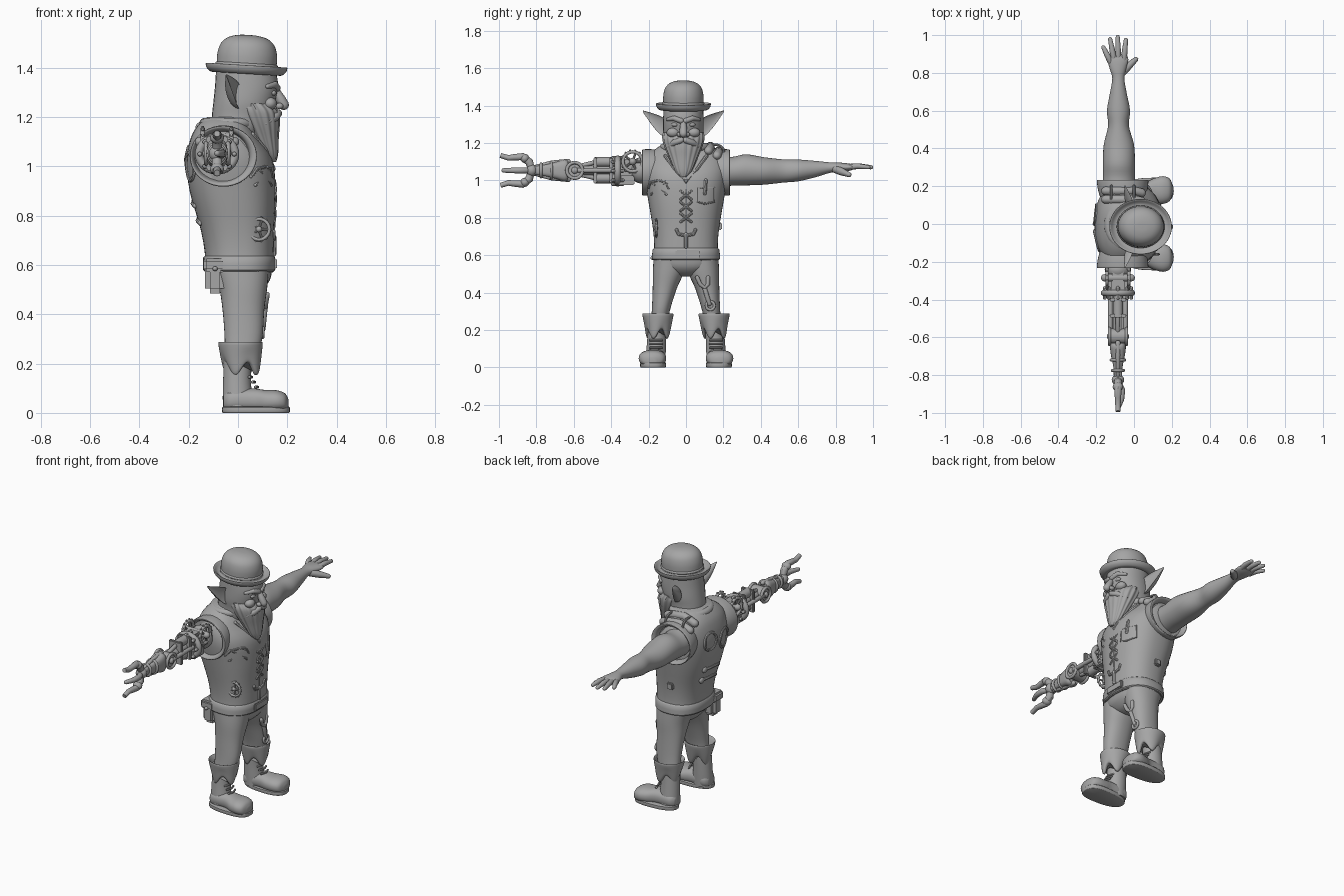
import bpy, bmesh, math
from mathutils import Vector, Matrix

if "Cube" in bpy.data.objects:
    bpy.data.objects.remove(bpy.data.objects["Cube"])

grey = bpy.data.materials.new("plain_grey")
grey.diffuse_color = (0.38, 0.38, 0.38, 1)
grey.use_nodes = True
grey.node_tree.nodes["Principled BSDF"].inputs["Base Color"].default_value = grey.diffuse_color
AX = {'x': (1, 2, 0), 'y': (0, 2, 1), 'z': (0, 1, 2)}


def finish(name, bm):
    bmesh.ops.recalc_face_normals(bm, faces=bm.faces)
    me = bpy.data.meshes.new(name)
    bm.to_mesh(me)
    bm.free()
    me.materials.append(grey)
    ob = bpy.data.objects.new(name, me)
    bpy.context.collection.objects.link(ob)
    return ob


def skin(name, rings, closed=False):
    bm = bmesh.new()
    vs = [[bm.verts.new(c) for c in r] for r in rings]
    n = len(vs[0])
    for i in range(len(vs) if closed else len(vs) - 1):
        a, b = vs[i], vs[(i + 1) % len(vs)]
        for k in range(n):
            bm.faces.new((a[k], a[(k + 1) % n], b[(k + 1) % n], b[k]))
    if not closed:
        bm.faces.new(vs[0])
        bm.faces.new(vs[-1])
    return finish(name, bm)


def loft(name, axis, st, p=2.0, n=32, steps=4, warp=None):
    """Smooth skin through (position, centre a, centre b, radius a, radius b)."""
    dense = []
    for i in range(len(st) - 1):
        p0, p1, p2, p3 = st[max(i - 1, 0)], st[i], st[i + 1], st[min(i + 2, len(st) - 1)]
        for s in range(steps):
            t = s / steps
            dense.append([b + .5 * t * (c - a + t * (2*a - 5*b + 4*c - d + t * (3*(b - c) + d - a)))
                          for a, b, c, d in zip(p0, p1, p2, p3)])
    dense.append(st[-1])
    ia, ib, ip = AX[axis]
    rings = []
    for pos, ca, cb, ra, rb in dense:
        ring = []
        for k in range(n):
            th = 2 * math.pi * k / n
            c, s = math.cos(th), math.sin(th)
            v = Vector((0, 0, 0))
            v[ia] = ca + max(ra, .001) * math.copysign(abs(c) ** (2 / p), c)
            v[ib] = cb + max(rb, .001) * math.copysign(abs(s) ** (2 / p), s)
            v[ip] = pos
            if warp:
                v = warp(v, th, Vector((ca, cb)))
            ring.append(v)
        rings.append(ring)
    return skin(name, rings)


def tube(name, pts, r, closed=False, round_ends=True, n=14):
    """Sweep a circle along points; r is one radius or a list."""
    pts = [Vector(q) for q in pts]
    rad = list(r) if isinstance(r, (list, tuple)) else [r] * len(pts)
    if round_ends and not closed:
        t0, t1 = (pts[0] - pts[1]).normalized(), (pts[-1] - pts[-2]).normalized()
        ends = ((.5, .87), (.87, .5), (1, .05))
        a, b, ra, rb = pts[0], pts[-1], rad[0], rad[-1]
        pts = [a + t0 * ra * o for o, _ in reversed(ends)] + pts + [b + t1 * rb * o for o, _ in ends]
        rad = [ra * f for _, f in reversed(ends)] + rad + [rb * f for _, f in ends]
    m = len(pts)
    tan = []
    for i in range(m):
        a = pts[(i - 1) % m] if closed else pts[max(i - 1, 0)]
        b = pts[(i + 1) % m] if closed else pts[min(i + 1, m - 1)]
        tan.append((b - a).normalized())
    ref = min((Vector(e) for e in ((1, 0, 0), (0, 1, 0), (0, 0, 1))),
              key=lambda e: max(abs(t.dot(e)) for t in tan))
    rings = []
    for q, t, rr in zip(pts, tan, rad):
        u = t.cross(ref).normalized()
        w = t.cross(u)
        rings.append([q + rr * (math.cos(2*math.pi*k/n) * u + math.sin(2*math.pi*k/n) * w) for k in range(n)])
    return skin(name, rings, closed)


def circle(c, axis, ra, rb=None, n=32, a0=0, a1=2 * math.pi):
    ia, ib, _ = AX[axis]
    out = []
    for k in range(n):
        v = Vector(c)
        th = a0 + (a1 - a0) * k / n
        v[ia] += ra * math.cos(th)
        v[ib] += (rb or ra) * math.sin(th)
        out.append(v)
    return out


def ball(name, c, s):
    bm = bmesh.new()
    bmesh.ops.create_uvsphere(bm, u_segments=20, v_segments=12, radius=1,
                              matrix=Matrix.Translation(c) @ Matrix.Diagonal((*s, 1)))
    return finish(name, bm)


def box(name, c, s, bev=.006):
    bm = bmesh.new()
    bmesh.ops.create_cube(bm, size=1, matrix=Matrix.Translation(c) @ Matrix.Diagonal((*s, 1)))
    bmesh.ops.bevel(bm, geom=bm.edges[:], offset=bev, segments=2, affect='EDGES')
    return finish(name, bm)


def gear(name, c, axis, r, w):
    tube(name + "_rim", circle(c, axis, r), w, closed=True)
    for a, b in zip(circle(c, axis, r, n=14), circle(c, axis, r + w * 1.5, n=14)):
        tube(name + "_tooth", [a, b], w * .6, round_ends=False, n=8)
    for a in circle(c, axis, r, n=5):
        tube(name + "_spoke", [c, a], w * .7, n=8)
    ball(name + "_hub", c, (r * .3,) * 3)


# vest body
TP = 2.4
torso = [(.57, .005, 0, .138, .175), (.65, .005, 0, .14, .17), (.75, -.003, 0, .15, .178),
         (.9, -.022, 0, .174, .203), (1.03, -.035, 0, .174, .222), (1.12, -.055, 0, .135, .208),
         (1.17, -.055, 0, .105, .16), (1.2, -.04, 0, .085, .11)]
loft("vest", 'z', torso, TP, 48)


def at(z):
    for a, b in zip(torso, torso[1:]):
        if z <= b[0]:
            t = (z - a[0]) / (b[0] - a[0])
            return [u + t * (v - u) for u, v in zip(a, b)]


def on(y, z, side=1):
    _, cx, _, rx, ry = at(z)
    return Vector((cx + side * rx * (1 - min(1, abs(y) / ry) ** TP) ** (1 / TP), y, z))


def trim(name, yz, r=.007, side=1, closed=False):
    tube(name, [on(y, z, side) for y, z in yz], r, closed, n=8)


# armholes, collar and belt
for s in (1, -1):
    loft("armhole", 'y', [(s * .09, -.06, 1.05, .1, .1), (s * .17, -.06, 1.045, .128, .12),
                          (s * .222, -.06, 1.042, .136, .124), (s * .234, -.06, 1.042, .132, .12),
                          (s * .225, -.065, 1.042, .118, .108), (s * .2, -.065, 1.042, .11, .1)], n=40)
tube("collar", circle((-.035, -.005, 1.175), 'z', .1, .115), .022, closed=True)
loft("belt", 'z', [(.575, .005, 0, .135, .17), (.58, .005, 0, .146, .182), (.63, .005, 0, .146, .178),
                   (.638, .005, 0, .135, .165)], TP, 48, 2)
box("buckle", (.148, .01, .605), (.02, .13, .045))
# vest front details
trim("neck_trim", [(-.11, 1.13), (-.06, 1.06), (0, .99), (.06, 1.06), (.11, 1.13)], .01)
trim("front_seam", [(0, .64 + .05 * i) for i in range(8)], .004)
for z in (.92, .86, .80):
    for s in (1, -1):
        trim("lace", [(-.028 * s, z - .022), (0, z), (.028 * s, z + .022)])
trim("spanner", [(0, .645), (0, .69), (0, .71)], .011)
trim("spanner_jaw", [(-.05, .735), (-.04, .712), (0, .705), (.04, .712), (.05, .735)], .009)
for s in (1, -1):
    trim("pick_handle", [(-.145 - .04 * s, .925), (-.145 + .03 * s, .985)], .007)
    trim("pick_head", [(-.145 + .008 * s, .998), (-.145 + .04 * s, .99), (-.145 + .052 * s, .96)], .008)
trim("chest_pocket", [(.06, .885), (.1, .875), (.15, .885), (.15, .96), (.1, .96), (.06, .96)], .006, closed=True)
trim("pocket_tool", [(.1, .93), (.105, 1.0)], .01)
# gear motif on each flank, small clip on left hip
gear("flank_gear", (.085, -.16, .745), 'y', .042, .007)
box("hip_clip", (-.02, .178, .755), (.04, .03, .04))
# vest back details
for y, z, r in ((.05, 1.03, .05), (-.09, 1.0, .055)):
    trim("back_ring", [(q.y, q.z) for q in circle((0, y, z), 'x', r, n=24)], .01, -1, True)
for z in (.77, .84):
    trim("back_tool", [(-.07, z), (-.02, z + .01), (.06, z + .015)], .011, -1)
    ball("back_tool_knob", on(.07, z + .015, -1), (.012, .02, .02))
# shoulder rolls
for y, z in ((.13, 1.178), (.175, 1.152)):
    tube("shoulder_roll", [(-.15, y, z - .02), (-.08, y, z + .005), (.0, y, z - .005), (.04, y - .01, z - .02)], .023)
for x in (-.12, 0):
    tube("roll_strap", circle((x, .152, 1.155), 'x', .05, .036), .007, closed=True, n=8)

# head
HY = -.014
loft("head", 'z', [(1.12, -.015, HY, .09, .1), (1.2, .012, HY, .118, .1), (1.26, .025, HY, .125, .108),
                   (1.33, .035, HY, .128, .108), (1.41, .03, HY, .118, .105)], 2.1)
loft("beard", 'z', [(1.018, .14, HY, .014, .016), (1.05, .128, HY, .034, .045), (1.12, .108, HY, .056, .075),
                    (1.18, .09, HY, .078, .099), (1.225, .076, HY, .086, .11), (1.255, .06, HY, .072, .106)],
     n=96, warp=lambda v, th, c: Vector((c.x + (v.x - c.x) * (1 + .03 * math.cos(16 * th)),
                                         c.y + (v.y - c.y) * (1 + .03 * math.cos(16 * th)), v.z)))
tube("nose", [(.15, HY, 1.315), (.172, HY, 1.275), (.186, HY, 1.25)], [.014, .02, .021])
for s in (1, -1):
    ball("nostril", (.168, HY + s * .021, 1.245), (.016, .014, .013))
    ball("cheek", (.13, HY + s * .055, 1.255), (.028, .035, .026))
    ball("eye", (.142, HY + s * .044, 1.298), (.014, .02, .012))
    tube("brow", [(.158, HY + s * .012, 1.318), (.15, HY + s * .05, 1.332), (.12, HY + s * .085, 1.325)], [.015, .014, .009])
    tube("moustache", [(.163, HY + s * .012, 1.215), (.15, HY + s * .05, 1.2), (.115, HY + s * .088, 1.175)], [.016, .018, .006])
    # cupped pointed ear
    loft("ear", 'y', [(HY + s * .085, .0, 1.275, .03, .045), (HY + s * .12, -.012, 1.292, .042, .05),
                      (HY + s * .165, -.03, 1.325, .034, .034), (HY + s * .217, -.058, 1.37, .004, .004)],
         warp=lambda v, th, c: Vector((c.x + (v.x - c.x) * (-.35 if v.x > c.x else 1) + .012, v.y, v.z)))

# round hat, tipped slightly forward
hat = [(-.015, .11, .1), (-.02, .14, .125), (-.006, .16, .142), (.012, .166, .147), (.014, .16, .141),
       (.0, .143, .126), (-.004, .126, .112), (.012, .122, .108), (.06, .121, .107), (.1, .108, .096),
       (.125, .08, .07), (.136, .04, .035), (.138, .002, .002)]
ob = loft("hat", 'z', [(z, 0, 0, a, b) for z, a, b in hat], 2, 48)
band = tube("hat_band", circle((0, 0, .016), 'z', .119, .105, 48), .008, closed=True)
for o in (ob, band):
    o.location = (.034, HY, 1.396)
    o.rotation_euler = (0, .06, 0)

# trousers and boots
loft("hips", 'z', [(.6, .005, 0, .135, .168), (.54, .015, 0, .115, .15), (.5, .015, 0, .08, .09), (.485, .015, 0, .04, .04)], TP)
for s in (1, -1):
    loft("leg", 'z', [(.62, .003, s * .085, .125, .085), (.52, .02, s * .092, .1, .085), (.42, .022, s * .114, .085, .064),
                      (.3, .022, s * .135, .076, .048), (.22, .01, s * .145, .065, .045)], 2.2)
    loft("trouser_cuff", 'z', [(.25, .012, s * .148, .07, .055), (.278, .01, s * .15, .082, .07), (.284, .01, s * .15, .09, .083),
                               (.23, .012, s * .15, .083, .073), (.185, .015, s * .152, .072, .062), (.18, .012, s * .152, .06, .05)],
         n=64, warp=lambda v, th, c: v + Vector((0, 0, .026 * math.sin(4 * th) * max(0, (.27 - v.z) / .09))))
    loft("boot_shaft", 'z', [(.22, .0, s * .153, .058, .05), (.14, -.004, s * .157, .056, .051), (.06, -.002, s * .162, .06, .053), (.015, 0, s * .165, .06, .054)])
    loft("boot_foot", 'x', [(-.058, s * .165, .045, .03, .03), (-.03, s * .165, .05, .053, .045), (.06, s * .168, .052, .055, .047),
                            (.11, s * .175, .048, .068, .045), (.155, s * .18, .048, .073, .044), (.19, s * .181, .044, .058, .036),
                            (.205, s * .181, .035, .02, .02)], 2.3)
    loft("boot_sole", 'z', [(0, .073, s * .176, .134, .073), (.004, .073, s * .176, .137, .077), (.022, .073, s * .176, .137, .077),
                            (.026, .073, s * .176, .13, .07)], 2.6, 40, 2,
         warp=lambda v, th, c: Vector((v.x, c.y + (v.y - c.y) * (.88 + .12 * math.cos(th)), v.z)))
    for i in range(3):
        x, z = .056 + .012 * i, .145 - .02 * i
        tube("boot_lace", [(x - .01, s * .16 - .032, z), (x, s * .16, z), (x - .01, s * .16 + .032, z)], .006, n=8)
# spanner on left thigh
tube("thigh_spanner", [(.1, .125, .34), (.108, .1, .42)], .012)
tube("thigh_spanner_jaw", [(.118, .06, .48), (.112, .075, .445), (.11, .1, .425), (.11, .118, .445), (.112, .118, .48)], .011)
tube("thigh_spanner_ring", circle((.1, .13, .33), 'x', .022, n=20), .008, closed=True)
# side pouch
box("pouch", (-.093, -.125, .55), (.08, .085, .13), .02)
box("pouch_flap", (-.094, -.128, .6), (.092, .095, .055), .012)
tube("pouch_button", [(-.093, -.16, .585), (-.093, -.18, .585)], .01)

# natural arm and hand
loft("left_arm", 'y', [(.14, -.08, 1.05, .09, .09), (.24, -.08, 1.048, .085, .077), (.32, -.08, 1.056, .085, .083), (.42, -.08, 1.05, .08, .073),
                       (.52, -.082, 1.05, .055, .062), (.6, -.082, 1.053, .061, .058), (.69, -.083, 1.06, .045, .044), (.77, -.083, 1.068, .032, .028),
                       (.82, -.085, 1.07, .043, .025), (.87, -.085, 1.07, .055, .02), (.9, -.085, 1.07, .045, .01)])
for x0, x1, y in ((-.125, -.162, .935), (-.104, -.126, .978), (-.083, -.086, .99), (-.055, -.043, .975)):
    tube("finger", [(x0, .86, 1.07), ((x0 + x1) / 2, .5 * (.86 + y), 1.076), (x1, y, 1.07)], [.016, .015, .011])
tube("thumb", [(-.065, .8, 1.06), (-.03, .835, 1.045), (.01, .872, 1.03)], [.022, .02, .013])

# mechanical arm: shoulder
X, Z = -.085, 1.053
ball("shoulder_joint", (X, -.24, Z), (.07, .06, .07))
for x in (X - .058, X + .058):
    gear("shoulder_gear", (x, -.285, 1.1), 'x', .052, .009)
tube("shoulder_axle", [(X - .07, -.285, 1.1), (X + .07, -.285, 1.1)], .02)
box("shoulder_block", (X, -.3, 1.07), (.07, .12, .09))
box("shoulder_base", (X, -.325, 1.0), (.1, .1, .05))
tube("shoulder_ring", circle((X, -.365, 1.05), 'y', .073, .066), .017, closed=True)
for q in circle((X, -.365, 1.05), 'y', .07, n=8):
    tube("ring_bolt", [q + Vector((0, .026, 0)), q - Vector((0, .026, 0))], .01, n=8)
# upper arm pistons
tube("upper_arm_core", [(X, -.3, Z), (X, -.58, Z)], .026, round_ends=False)
for dz in (.045, -.042):
    tube("piston", [(X, -.37, Z + dz), (X, -.49, Z + dz)], .027, round_ends=False)
    tube("piston_rod", [(X, -.48, Z + dz), (X, -.57, Z + dz * .5)], .012)
for dx in (.04, -.04):
    tube("side_piston", [(X + dx, -.38, Z), (X + dx, -.6, Z)], .013)
for y in (-.4, -.485):
    box("piston_plate", (X, y, Z), (.09, .018, .14))
# elbow
tube("elbow", [(X - .045, -.595, Z), (X + .045, -.595, Z)], .042, round_ends=False, n=28)
for dx in (.045, -.045):
    tube("elbow_ring", circle((X + dx, -.595, Z), 'x', .042), .009, closed=True)
    ball("elbow_bolt", (X + dx, -.595, Z), (.014, .018, .018))
# forearm
loft("forearm", 'y', [(-.63, X, Z, .035, .05), (-.65, X, Z, .042, .058), (-.7, X, Z, .036, .044), (-.76, X, Z, .024, .03), (-.82, X, Z, .022, .022)], 3)
for dz in (.048, -.048):
    tube("forearm_rod", [(X, -.63, Z + dz), (X, -.72, Z + dz * .85), (X, -.81, Z + dz * .4)], [.014, .012, .009])
for y, r in ((-.72, .036), (-.775, .03)):
    tube("forearm_band", circle((X, y, Z), 'y', r, r * 1.15), .008, closed=True)
# claw
ball("wrist", (X, -.825, Z), (.033, .03, .033))
for s in (1, -1):
    tube("claw_prong", [(X, -.825, Z), (X, -.838, Z + s * .045), (X, -.875, Z + s * .074), (X, -.92, Z + s * .07),
                        (X, -.95, Z + s * .067), (X, -.992, Z + s * .08)], [.018, .022, .02, .017, .015, .013], round_ends=False)
    ball("claw_knuckle", (X, -.862, Z + s * .064), (.028, .024, .024))
tube("claw_thumb", [(X, -.83, Z), (X + .022, -.88, Z), (X + .018, -.93, Z), (X, -.975, Z)], [.015, .017, .015, .012])

# shading
for o in bpy.context.scene.objects:
    o.select_set(True)
    bpy.context.view_layer.objects.active = o
bpy.ops.object.shade_smooth_by_angle(angle=math.radians(40))
